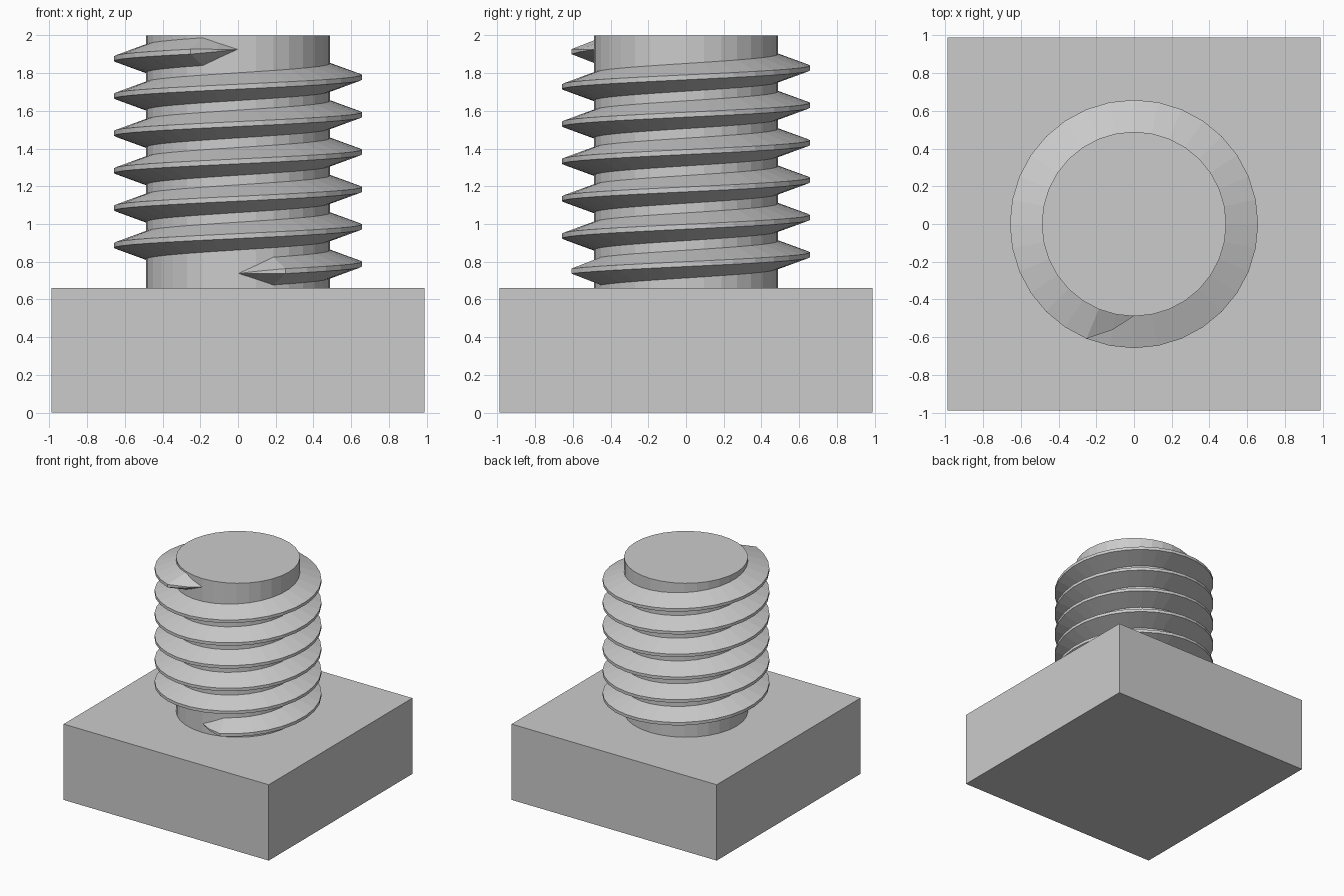
import bpy
import bmesh
from math import cos, sin, radians, tau

cube = bpy.data.objects.get("Cube")
if cube:
    bpy.data.objects.remove(cube, do_unlink=True)

BASE_SIDE, BASE_TOP = 1.975, 0.66
CORE_R, TOP = 0.489, 2.0
SIDES, TURNS, PITCH = 32, 6, 0.198
ROOT_R, CREST_R = 0.485, 0.658
ROOT_HALF, CREST_HALF = 0.075, 0.013
THREAD_START = 0.738

grey = bpy.data.materials.new("plain grey")
grey.use_nodes = True
grey.diffuse_color = (0.6, 0.6, 0.6, 1)
grey.node_tree.nodes["Principled BSDF"].inputs["Base Color"].default_value = (0.6, 0.6, 0.6, 1)


def finish(name, bm):
    """Turn a bmesh into a named, flat shaded grey object."""
    bmesh.ops.recalc_face_normals(bm, faces=bm.faces)
    mesh = bpy.data.meshes.new(name)
    bm.to_mesh(mesh)
    bm.free()
    mesh.materials.append(grey)
    obj = bpy.data.objects.new(name, mesh)
    bpy.context.collection.objects.link(obj)
    return obj


# Square bolt head
bm = bmesh.new()
bmesh.ops.create_cube(bm, size=1)
bmesh.ops.scale(bm, vec=(BASE_SIDE, BASE_SIDE, BASE_TOP), verts=bm.verts)
bmesh.ops.translate(bm, vec=(0, 0, BASE_TOP / 2), verts=bm.verts)
finish("square_head", bm)

# Cylindrical shaft
bm = bmesh.new()
bmesh.ops.create_cone(bm, cap_ends=True, segments=SIDES, radius1=CORE_R,
                      radius2=CORE_R, depth=TOP - BASE_TOP)
bmesh.ops.translate(bm, vec=(0, 0, (TOP + BASE_TOP) / 2), verts=bm.verts)
finish("shaft", bm)

# Helical thread: a trapezoid swept upward, tapering over two steps at each end
bm = bmesh.new()
steps = SIDES * TURNS
rings = []
for i in range(steps + 1):
    angle = radians(-90) + tau * i / SIDES
    height = THREAD_START + PITCH * i / SIDES
    size = max(0.01, min(1, i / 2, (steps - i) / 2))
    crest = ROOT_R + (CREST_R - ROOT_R) * size
    section = [(ROOT_R, -ROOT_HALF), (crest, -CREST_HALF),
               (crest, CREST_HALF), (ROOT_R, ROOT_HALF)]
    rings.append([bm.verts.new((r * cos(angle), r * sin(angle), height + z * size))
                  for r, z in section])
for low, high in zip(rings, rings[1:]):
    for j in range(4):
        k = (j + 1) % 4
        bm.faces.new((low[j], low[k], high[k], high[j]))
bm.faces.new(rings[0])
bm.faces.new(rings[-1])
finish("screw_thread", bm)
